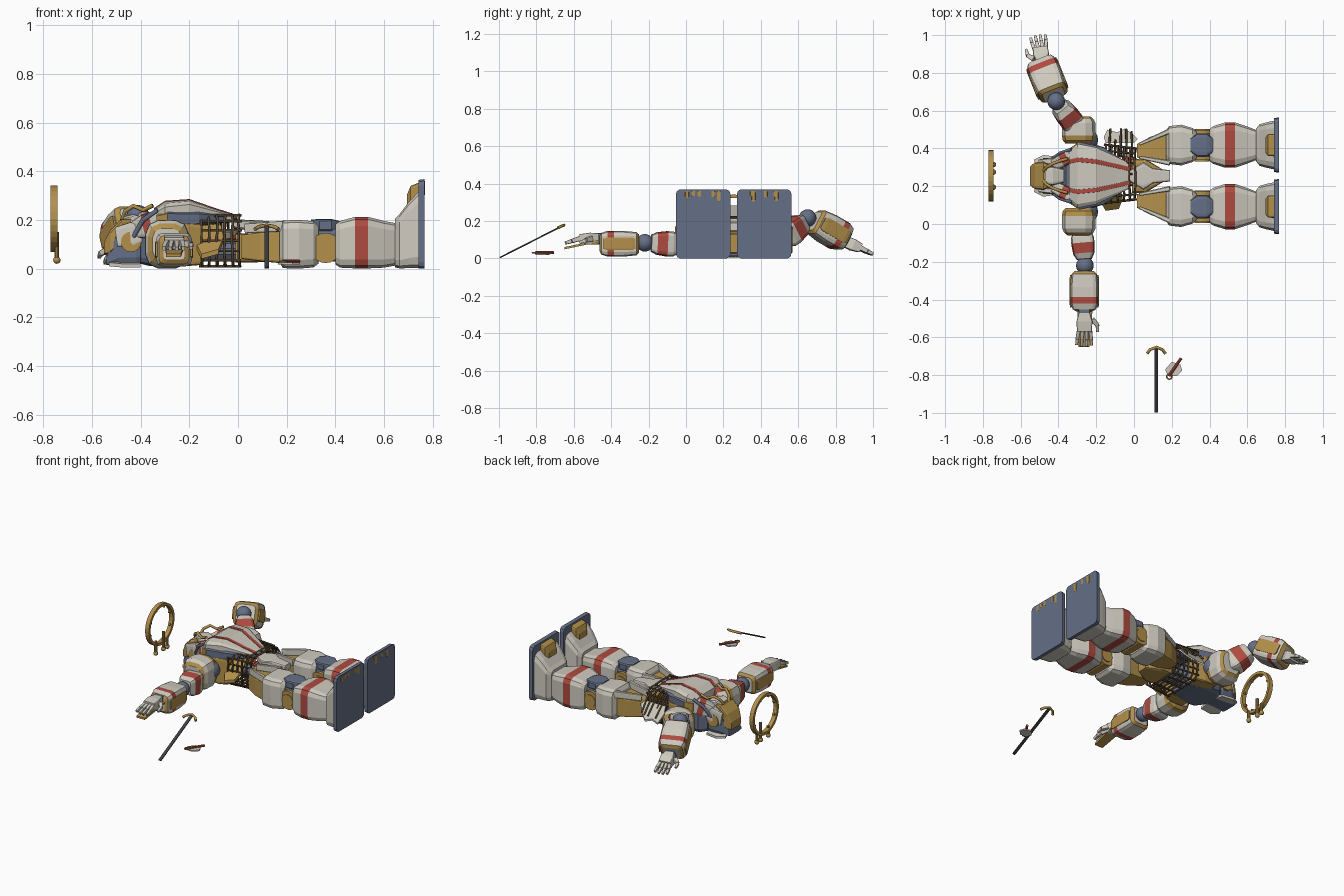
import bpy, bmesh, math, random
from mathutils import Vector, Matrix

if "Cube" in bpy.data.objects:
    bpy.data.objects.remove(bpy.data.objects["Cube"])

random.seed(4)
RGB = dict(white=(.62, .59, .52), gold=(.45, .28, .07), red=(.42, .07, .05),
           slate=(.13, .16, .24), brown=(.09, .06, .03), dark=(.05, .05, .06))
MATS = {}
for c, v in RGB.items():
    MATS[c] = bpy.data.materials.new(c)
    MATS[c].diffuse_color = (*v, 1)
CY = 0.255  # body centre line


def add(name, data, cols):
    for c in cols:
        data.materials.append(MATS[c])
    bpy.context.collection.objects.link(bpy.data.objects.new(name, data))


def finish(name, bm, cols, smooth=False):
    me = bpy.data.meshes.new(name)
    bmesh.ops.recalc_face_normals(bm, faces=bm.faces[:])
    for f in bm.faces:
        f.smooth = smooth
    bm.to_mesh(me)
    bm.free()
    add(name, me, cols)


def loft(name, p0, p1, secs, col, bands=None, ch=.35):
    """Chamfered box sections (t, half width, half height, dz, dy) along p0-p1."""
    bands = bands or {}
    p0, d = Vector(p0), Vector(p1) - Vector(p0)
    x = d.normalized()
    y = Vector((0, 0, 1)).cross(x).normalized()
    z = x.cross(y)
    cols = [col] + sorted(set(bands.values()) - {col})
    bm = bmesh.new()
    rings = []
    for s in secs:
        t, w, h, dz, dy = (list(s) + [0, 0])[:5]
        rings.append([])
        for q, (sy, sz) in enumerate(((1, 1), (-1, 1), (-1, -1), (1, -1))):
            for k in range(3):
                a = math.radians(q * 90 + k * 45)
                rings[-1].append(bm.verts.new(
                    p0 + d * t + y * (dy + w * (sy * (1 - ch) + ch * math.cos(a)))
                    + z * (dz + h * (sz * (1 - ch) + ch * math.sin(a)))))
    for i, (a, b) in enumerate(zip(rings, rings[1:])):
        for k in range(12):
            f = bm.faces.new((a[k], a[(k + 1) % 12], b[(k + 1) % 12], b[k]))
            f.material_index = cols.index(bands.get(i, col))
    bm.faces.new(rings[0])
    bm.faces.new(rings[-1])
    finish(name, bm, cols)


def ball(name, c, r, col):
    bm = bmesh.new()
    bmesh.ops.create_uvsphere(bm, u_segments=16, v_segments=10, radius=r, matrix=Matrix.Translation(c))
    finish(name, bm, [col], True)


def rod(name, a, b, r, col, n=16):
    a, b = Vector(a), Vector(b)
    bm = bmesh.new()
    m = Matrix.Translation((a + b) / 2) @ (b - a).to_track_quat('Z', 'Y').to_matrix().to_4x4()
    bmesh.ops.create_cone(bm, cap_ends=True, segments=n, radius1=r, radius2=r, depth=(b - a).length, matrix=m)
    finish(name, bm, [col])


def tubes(name, paths, r, col, closed=False):
    cu = bpy.data.curves.new(name, 'CURVE')
    cu.dimensions, cu.bevel_depth, cu.bevel_resolution, cu.use_fill_caps = '3D', r, 1, True
    for pts in paths:
        sp = cu.splines.new('POLY')
        sp.points.add(len(pts) - 1)
        for q, p in zip(sp.points, pts):
            q.co = (*p, 1)
        sp.use_cyclic_u = closed
    add(name, cu, [col])


def plate(name, pts, thick, col):
    bm = bmesh.new()
    r = bmesh.ops.extrude_face_region(bm, geom=[bm.faces.new([bm.verts.new(p) for p in pts])])
    bmesh.ops.translate(bm, vec=(0, 0, -thick), verts=[v for v in r['geom'] if isinstance(v, bmesh.types.BMVert)])
    finish(name, bm, [col])


# legs, mirrored about the centre line
for s, side in ((-1, 'left_'), (1, 'right_')):
    cy = CY + s * .163
    a, b = (0, cy, 0), (1, cy, 0)
    loft(side + 'hip', a, b, [(.015, .035, .05, .09, -s * .03), (.09, .065, .06, .09, -s * .02),
                              (.185, .08, .068, .09, -s * .01)], 'gold', ch=.15)
    loft(side + 'thigh', a, b, [(.17, .075, .075, .1), (.185, .1, .098, .1), (.25, .108, .1, .1),
                                (.31, .09, .095, .1), (.33, .07, .08, .1)], 'white')
    loft(side + 'knee', a, b, [(.3, .06, .07, .1), (.42, .06, .07, .1)], 'slate')
    loft(side + 'kneecap', a, b, [(.3, .035, .022, .18), (.335, .062, .026, .178), (.385, .062, .026, .178),
                                  (.42, .035, .02, .175)], 'slate')
    rod(side + 'knee_disc', (.36, cy - .08, .085), (.36, cy + .08, .085), .062, 'gold', 20)
    rod(side + 'knee_hub', (.36, cy - .086, .085), (.36, cy + .086, .085), .04, 'gold')
    loft(side + 'calf', a, b, [(.4, .085, .082, .1), (.42, .1, .096, .1), (.482, .12, .106, .107),
                               (.535, .12, .106, .107), (.6, .098, .096, .1), (.66, .075, .085, .1)],
         'white', {2: 'red'})
    loft(side + 'foot', a, b, [(.645, .085, .1, .105), (.665, .11, .112, .113), (.7, .12, .135, .137),
                               (.748, .13, .16, .162)], 'white', ch=.3)
    loft(side + 'toe_cap', a, b, [(.695, .04, .035, .27), (.71, .058, .05, .29), (.752, .06, .052, .305)],
         'gold', ch=.2)
    loft(side + 'sole', a, b, [(.742, .143, .182, .183), (.767, .146, .184, .184)], 'slate', ch=.14)
    for k in range(5):
        y, h = cy + random.uniform(-.1, .1), random.uniform(.012, .03)
        loft(side + 'sole_wear', (0, y, 0), (1, y, 0), [(.76, .012, h, .365 - h), (.7685, .009, h, .36 - h)], 'gold')
    for e in (-1, 1):
        loft(side + 'hip_skirt', (.03, cy - s * .03 + e * .035, .165), (.19, cy - s * .01 + e * .085, .175),
             [(0, .008, .02), (1, .014, .022)], 'white')

# pelvis
o, u = (0, CY, 0), (1, CY, 0)
loft('pelvis', o, u, [(-.01, .09, .06, .085), (.06, .09, .06, .085), (.15, .035, .05, .08)], 'gold', ch=.25)
loft('pelvis_front', o, u, [(-.02, .03, .018, .185), (.05, .075, .022, .178), (.1, .04, .022, .175),
                            (.19, .03, .02, .17)], 'white')

# exposed waist framework
ring = [(.155 * max(-1, min(1, 1.35 * math.cos(t))), .105 * max(-1, min(1, 1.3 * math.sin(t))))
        for t in [i * math.tau / 20 for i in range(20)]]
jit = random.uniform
tubes('waist_ribs', [[(x + jit(-.004, .004), CY + .01 + a * k, .115 + b) for a, b in ring] for x, k in
                     ((-.15, 1), (-.118, .98), (-.086, .95), (-.054, .92), (-.022, .9), (.005, .85))], .006, 'brown', True)
tubes('waist_rods', [[(-.16, CY + .01 + a, .115 + b), (jit(-.01, .018), CY + .01 + a * .87, .115 + b)]
                     for a, b in ring], .0055, 'brown')
tubes('bent_rods', [[(-.13 + .03 * i, CY + .1, .21), (-.13 + .03 * i, CY + .17, .18),
                     (-.125 + .028 * i, CY + jit(.2, .25), .1)] for i in range(5)], .006, 'brown')
tubes('torn_cables', [[(-.12 + .03 * i, CY - .05 + .02 * i, .06 + .02 * i), (-.08 + .02 * i, CY + .04, .12),
                       (-.05 + .015 * i, CY + .1, .08 + .02 * i)] for i in range(4)], .007, 'red')
rod('spine', (-.2, CY, .07), (.03, CY, .07), .04, 'slate', 10)
plate('torn_flank_plate', [(-.15, .43, .16), (.0, .43, .16), (.02, .45, .14), (-.01, .48, .1), (-.05, .505, .07),
                           (-.09, .485, .08), (-.14, .5, .07), (-.16, .46, .12)], .012, 'white')
plate('torn_gold_plate', [(-.17, .2, .19), (-.07, .19, .18), (-.06, .13, .13), (-.08, .08, .08),
                          (-.15, .07, .06), (-.18, .12, .12)], .02, 'gold')

# torso and chest
loft('torso_core', o, u, [(-.4, .09, .07, .09), (-.36, .13, .095, .105), (-.22, .14, .095, .105),
                          (-.16, .11, .085, .1)], 'slate')
loft('chest_rim', o, u, [(-.335, .15, .04, .19), (-.29, .18, .04, .2), (-.16, .15, .03, .205),
                         (-.06, .085, .018, .205)], 'slate', {0: 'gold'})
chest = [(-.345, .13, .045, .2), (-.3, .17, .055, .22), (-.2, .15, .045, .237),
         (-.09, .1, .022, .222), (-.02, .065, .014, .208)]
loft('chest', o, u, chest, 'white', ch=.4)
for s in (-1, 1):
    loft('torso_side', (-.3, CY + s * .12, .1), (-.155, CY + s * .115, .1),
         [(0, .05, .085), (.6, .05, .09), (1, .035, .085)], 'gold', ch=.2)
    loft('chest_stripe', o, u, [(x, .011, .004, zc + h, s * y) for (x, w, h, zc), y in
                                zip(chest, (.075, .085, .075, .052, .035))], 'red')
    loft('collar', (-.42, CY + s * .06, .16), (-.29, CY + s * .13, .2), [(0, .03, .035), (.35, .035, .05),
                                                (.6, .035, .05), (1, .03, .04)], 'white', {1: 'red'})
    tubes('collar_trim', [[(-.43, CY + s * .09, .13), (-.39, CY + s * .12, .2), (-.33, CY + s * .14, .24)]], .01, 'slate')

# head, lying face up
loft('head', o, u, [(-.54, .06, .02, .035), (-.49, .08, .085, .1), (-.42, .085, .09, .105), (-.36, .07, .075, .1)], 'slate')
loft('helmet_crown', o, u, [(-.55, .05, .025, .085), (-.525, .07, .05, .11), (-.48, .075, .055, .15),
                            (-.44, .055, .035, .17)], 'gold', ch=.25)
loft('face_plate', o, u, [(-.47, .045, .025, .19), (-.43, .05, .03, .195), (-.37, .035, .02, .185)], 'white')
for s in (-1, 1):
    rod('ear_disc', (-.44, CY + s * .075, .11), (-.44, CY + s * .095, .11), .042, 'gold')
    loft('cheek_guard', (-.5, CY + s * .075, .13), (-.37, CY + s * .085, .15),
         [(0, .012, .04), (.5, .016, .05), (1, .01, .03)], 'white')
    tubes('horn', [[(-.48, CY + s * .02, .19), (-.465, CY + s * .045, .235), (-.43, CY + s * .065, .258),
                    (-.39, CY + s * .08, .24), (-.35, CY + s * .09, .26)]], .009, 'gold')
    plate('neck_panel', [(-.52, CY + s * .05, .03), (-.53, CY + s * .085, .025), (-.48, CY + s * .11, .02),
                         (-.4, CY + s * .1, .02), (-.4, CY + s * .04, .03)], .015, 'white')


# arms: shoulder, upper arm, elbow, forearm, hand
def arm(side, s, sh, elbow, f0, f1, fw, fh, wrist, palm, tip, w=.042):
    y0 = CY + s * .17
    loft(side + 'shoulder', (-.292, y0, .1), (-.292, y0 + s * .145, .1),
         [(0, .07, .075), (.12, .085, .095), (.3, .09, .1), (.75, .088, .098), (.9, .078, .085), (1, .06, .065)],
         'white', {0: 'gold', 1: 'gold', 4: 'gold'}, ch=.6)
    ball(side + 'shoulder_joint', (-.25, y0 + s * .02, .11), .06, 'slate')
    loft(side + 'upper_arm', sh, elbow, [(0, .05, .055), (.12, .06, .066), (.3, .062, .068), (.62, .056, .06),
                                         (.8, .04, .045)], 'white', {2: 'red'})
    ball(side + 'elbow', elbow, .047, 'slate')
    loft(side + 'forearm', f0, f1, [(0, fw * .7, fh * .7), (.07, fw * .92, fh * .9), (.4, fw, fh), (.64, fw, fh),
                                    (.8, fw, fh), (.95, fw * .85, fh * .85), (1, fw * .6, fh * .6)],
         'white', {0: 'gold', 3: 'red', 5: 'gold'})
    f0, f1, wrist, palm, tip = map(Vector, (f0, f1, wrist, palm, tip))
    v = Vector((0, 0, 1)).cross(f1 - f0).normalized() * fw
    for e in (-.98, .98):
        loft(side + 'forearm_trim', f0 + v * e, f1 + v * e, [(.1, .004, fh * .4), (.2, .007, fh * .5),
                                                            (.8, .007, fh * .5), (.9, .004, fh * .4)], 'gold')
    d = tip - palm
    y = Vector((0, 0, 1)).cross(d).normalized()
    loft(side + 'palm', wrist, palm, [(-.2, .03, .03), (.1, w * .7, .03), (.5, w, .032), (1, w * .95, .024)],
         'white', {0: 'slate'}, ch=.2)
    for i in range(4):
        f = (i - 1.5) / 1.5
        q = palm + y * f * w * .75
        k, e = q + d * .5 + y * f * .006, q + d * (1 - .12 * abs(f)) + y * f * .008
        loft(side + 'finger', q, k, [(-.1, .01, .013), (.95, .009, .011)], 'white')
        loft(side + 'fingertip', k, e, [(0, .009, .011), (1, .007, .008)], 'white')
    q = wrist.lerp(palm, .4) + y * w
    loft(side + 'thumb', q, q + y * .028 + d * .35, [(0, .014, .014), (1, .011, .011)], 'white')
    loft(side + 'thumb_tip', q + y * .028 + d * .35, q + y * .03 + d * .8, [(0, .01, .01), (1, .007, .007)], 'white')


arm('left_', -1, (-.275, -.05, .075), (-.26, -.22, .083), (-.263, -.25, .078), (-.263, -.462, .078), .073, .069,
    (-.263, -.46, .105), (-.262, -.57, .105), (-.265, -.65, .08))
plate('left_cuff_plate', [(-.3, -.46, .1), (-.22, -.46, .1), (-.235, -.65, .06), (-.295, -.65, .06)], .012, 'gold')
arm('right_', 1, (-.31, .52, .11), (-.412, .65, .215), (-.425, .685, .2), (-.493, .855, .1), .083, .078,
    (-.485, .85, .09), (-.496, .93, .055), (-.51, 1.0, .02))

# fallen ring ornament
C = Vector((-.757, CY, .205))
dirs = [Vector((0, math.cos(i * math.tau / 32), math.sin(i * math.tau / 32))) for i in range(32)]
bm = bmesh.new()
rows = [[bm.verts.new(C + v * r + Vector((x, 0, 0))) for r, x in
         ((.118, -.014), (.136, -.014), (.136, .014), (.118, .014))] for v in dirs]
for i in range(32):
    for k in range(4):
        l, nxt = (k + 1) % 4, rows[(i + 1) % 32]
        bm.faces.new((rows[i][k], rows[i][l], nxt[l], nxt[k]))
finish('halo_ring', bm, ['gold'])
for v in dirs[2::4]:
    rod('halo_peg', C + v * .12, C + v * .104, .008, 'gold', 8)
for y, top in ((-.06, .1), (.02, .15), (.06, .1)):
    p = Vector((-.745, CY + y, .035))
    rod('halo_stem', p, (p.x, p.y, top), .01, 'gold', 10)
    ball('halo_knob', p, .015, 'gold')

# leaning pick and small blade
loft('pick_handle', (.118, -.995, .004), (.118, -.66, .174), [(0, .01, .004), (1, .01, .004)], 'dark')
tubes('pick_head', [[(.07, -.685, .162), (.085, -.665, .172), (.118, -.652, .178), (.15, -.665, .172),
                     (.166, -.685, .162)]], .008, 'gold')
rod('blade_grip', (.185, -.805, .03), (.25, -.71, .03), .008, 'red', 8)
tubes('blade_loop', [[(.187 + .014 * v.y, -.808 + .014 * v.z, .03) for v in dirs[::3]]], .004, 'gold', True)
plate('blade', [(.165, -.77, .026), (.18, -.805, .026), (.225, -.805, .026), (.255, -.775, .026),
                (.245, -.745, .026), (.2, -.73, .026)], .008, 'white')

for m in bpy.data.materials:
    if m.users and not m.is_grease_pencil:
        m.use_nodes = True
        m.node_tree.nodes["Principled BSDF"].inputs["Base Color"].default_value = m.diffuse_color
